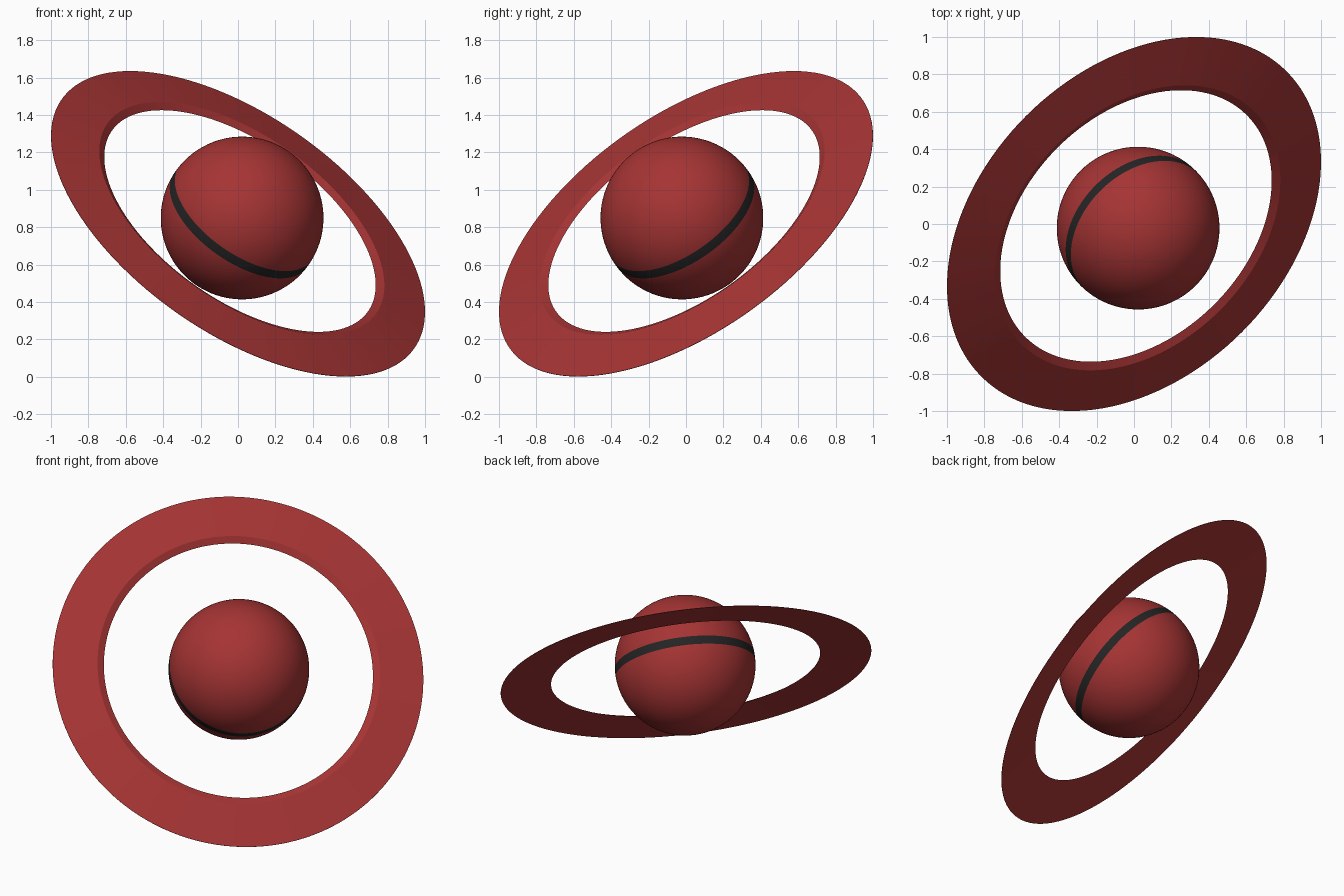
import bpy, bmesh, math
from mathutils import Vector

if "Cube" in bpy.data.objects:
    bpy.data.objects.remove(bpy.data.objects["Cube"])

AXIS = Vector((0.5, -0.5, math.sqrt(0.5)))      # shared tilt of planet and ring
CENTRE = Vector((0, 0, 0.818))
TILT = AXIS.to_track_quat('Z', 'Y')


def material(name, rgb):
    m = bpy.data.materials.new(name)
    m.diffuse_color = (*rgb, 1)
    m.use_nodes = True
    m.node_tree.nodes["Principled BSDF"].inputs["Base Color"].default_value = m.diffuse_color
    return m


red = material("deep_red", (0.38, 0.034, 0.034))
dark = material("charcoal", (0.018, 0.018, 0.018))


def lathe(name, profile, lift, mats, steps=128):
    """Spin a (radius, height) profile round the tilted axis."""
    bm = bmesh.new()
    verts = [bm.verts.new((r, 0, h)) for r, h in profile]
    edges = [bm.edges.new(p) for p in zip(verts, verts[1:])]
    bmesh.ops.spin(bm, geom=verts + edges, cent=(0, 0, 0), axis=(0, 0, 1),
                   angle=math.tau, steps=steps)
    bmesh.ops.remove_doubles(bm, verts=bm.verts, dist=1e-5)
    bmesh.ops.recalc_face_normals(bm, faces=bm.faces)
    me = bpy.data.meshes.new(name)
    bm.to_mesh(me)
    bm.free()
    ob = bpy.data.objects.new(name, me)
    bpy.context.collection.objects.link(ob)
    for m in mats:
        me.materials.append(m)
    ob.rotation_mode = 'QUATERNION'
    ob.rotation_quaternion = TILT
    ob.location = CENTRE + AXIS * lift
    bpy.ops.object.select_all(action='DESELECT')
    ob.select_set(True)
    bpy.context.view_layer.objects.active = ob
    bpy.ops.object.shade_smooth_by_angle(angle=math.radians(30))
    return ob


# Planet: sphere with extra loops bounding a thin equatorial stripe
R, BAND, OFFSET = 0.435, 0.027, 0.005
low = math.asin((OFFSET - BAND) / R)
high = math.asin((OFFSET + BAND) / R)
n = 24
angles = [-math.pi / 2 + (low + math.pi / 2) * i / n for i in range(n + 1)]
angles += [(low + high) / 2]
angles += [high + (math.pi / 2 - high) * i / n for i in range(n + 1)]
planet = lathe("planet", [(max(0, R * math.cos(a)), R * math.sin(a)) for a in angles],
               0.044, [red, dark])
for f in planet.data.polygons:
    f.material_index = int(abs(f.center.z - OFFSET) < BAND)

# Ring: thin blade at the rim, raised ridge and chamfer at the hole
lathe("ring", [(1.154, -0.001), (1.154, 0.001), (0.88, 0.041),
               (0.838, 0.021), (1.154, -0.001)], 0, [red])
